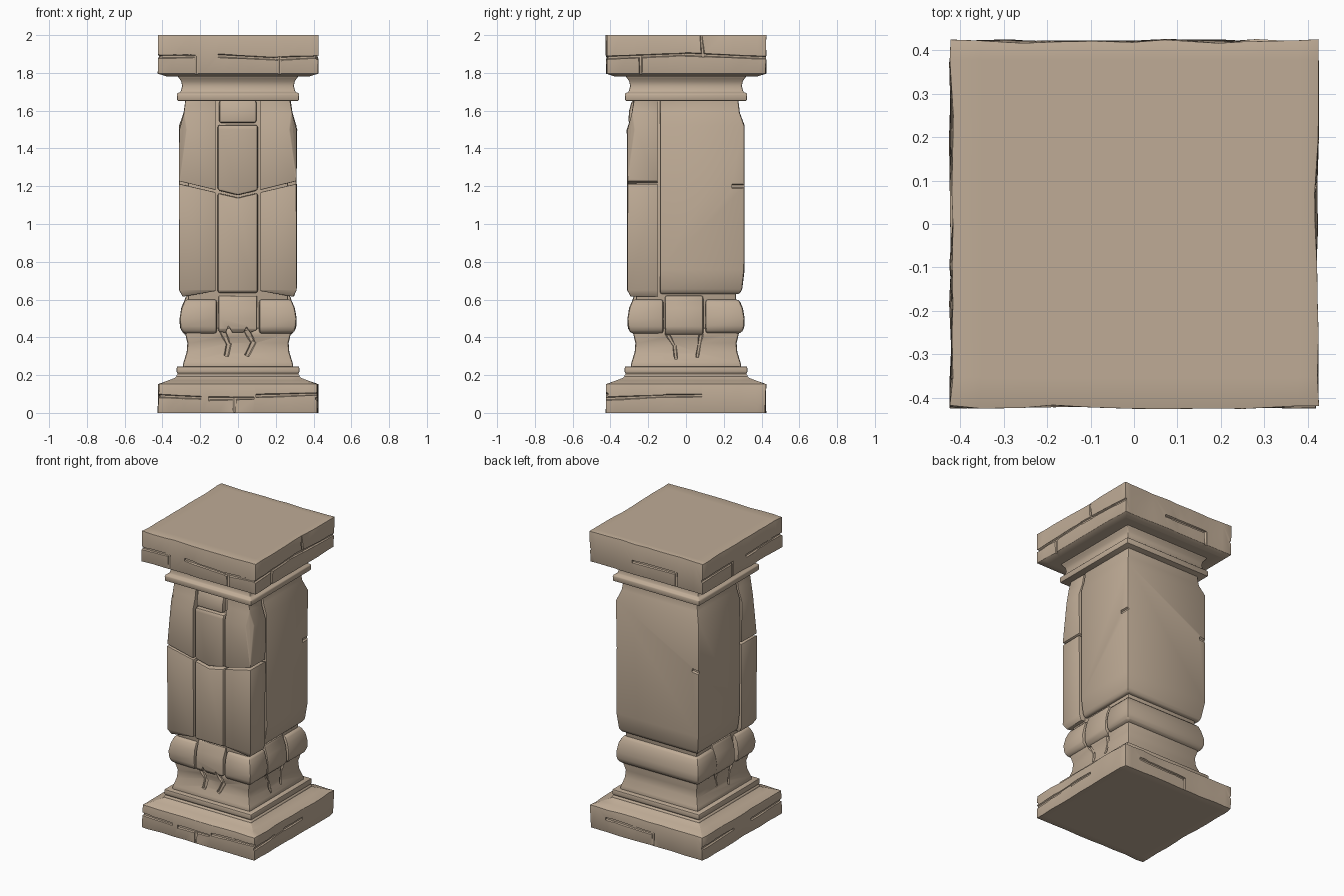
import bpy, bmesh, math, random
from mathutils import Matrix, Vector

random.seed(4)
if "Cube" in bpy.data.objects:
    bpy.data.objects.remove(bpy.data.objects["Cube"])

stone = bpy.data.materials.new("sandstone")
stone.use_nodes = True
COLOUR = (0.52, 0.41, 0.305, 1)
stone.diffuse_color = COLOUR
stone.node_tree.nodes["Principled BSDF"].inputs["Base Color"].default_value = COLOUR


def turn(face):
    """Rotation from the front to face 0 front, 1 +x, 2 back, 3 -x."""
    return Matrix.Rotation(face * math.pi / 2, 4, 'Z')


def to_object(name, bm):
    bmesh.ops.recalc_face_normals(bm, faces=bm.faces)
    mesh = bpy.data.meshes.new(name)
    bm.to_mesh(mesh)
    bm.free()
    mesh.materials.append(stone)
    obj = bpy.data.objects.new(name, mesh)
    bpy.context.collection.objects.link(obj)
    return obj


def cut(bm, point, normal, chop=False):
    geom = bm.verts[:] + bm.edges[:] + bm.faces[:]
    res = bmesh.ops.bisect_plane(bm, geom=geom, plane_co=point, plane_no=normal, clear_outer=chop)
    if chop:
        edges = [e for e in res["geom_cut"] if isinstance(e, bmesh.types.BMEdge)]
        bmesh.ops.contextual_create(bm, geom=edges)


def finish(obj, bevel, grooves=()):
    """Round the edges, carve cracks, then smooth the shading."""
    bpy.ops.object.select_all(action='DESELECT')
    obj.select_set(True)
    bpy.context.view_layer.objects.active = obj
    mod = obj.modifiers.new("rounding", 'BEVEL')
    mod.width, mod.segments = bevel, 2
    mod.limit_method, mod.angle_limit = 'ANGLE', math.radians(28)
    bpy.ops.object.modifier_apply(modifier=mod.name)
    if grooves:
        cutter = groove_cutter(grooves)
        mod = obj.modifiers.new("cracks", 'BOOLEAN')
        mod.object, mod.operation, mod.solver = cutter, 'DIFFERENCE', 'EXACT'
        mod.use_self = True
        bpy.ops.object.modifier_apply(modifier=mod.name)
        bpy.data.objects.remove(cutter)
    bpy.ops.object.shade_smooth_by_angle(angle=math.radians(35))


def groove_cutter(grooves):
    """Spindles along cracks: (face, depth, radius, [(u, z), ...])."""
    bm = bmesh.new()
    for face, depth, radius, path in grooves:
        pts = [turn(face) @ Vector((u, -depth, z)) for u, z in path]
        for a, b in zip(pts, pts[1:]):
            d = b - a
            m = Matrix.Translation((a + b) / 2) @ d.to_track_quat('Z', 'Y').to_matrix().to_4x4()
            bmesh.ops.create_cone(bm, cap_ends=True, segments=6, radius1=radius,
                                  radius2=radius * 0.75, depth=d.length + radius, matrix=m)
    cutter = to_object("crack_cutter", bm)
    cutter.hide_render = True
    return cutter


def loft(name, profile, bevel, grooves=(), wobble=0):
    """Square moulding from (half width, height) steps."""
    bm = bmesh.new()
    rings = [[bm.verts.new((sx * h, sy * h, z)) for sx, sy in ((-1, -1), (1, -1), (1, 1), (-1, 1))]
             for h, z in profile]
    for low, high in zip(rings, rings[1:]):
        for i in range(4):
            j = (i + 1) % 4
            bm.faces.new((low[i], low[j], high[j], high[i]))
    bm.faces.new(rings[0])
    bm.faces.new(rings[-1])
    if wobble:
        for k in range(-4, 5):
            at = k * 0.09 + random.uniform(-0.02, 0.02)
            cut(bm, (at, 0, 0), (1, 0, 0))
            cut(bm, (0, at, 0), (0, 1, 0))
        for v in bm.verts:
            for axis in range(2):
                if abs(v.co[axis]) > 0.4:
                    v.co[axis] += random.uniform(-wobble, wobble)
    finish(to_object(name, bm), bevel, grooves)


def limit(z, profile):
    for (h0, z0), (h1, z1) in zip(profile, profile[1:]):
        if z <= z1:
            return h0 + (h1 - h0) * max(0, z - z0) / (z1 - z0)
    return profile[-1][0]


def block(name, poly, near, far, face, profile, bevel=0.013, chips=(), grooves=()):
    """Stone with a (u, z) outline on one face, kept inside the pillar profile."""
    bm = bmesh.new()
    front = bm.faces.new([bm.verts.new((u, -far, z)) for u, z in poly])
    res = bmesh.ops.extrude_face_region(bm, geom=[front])
    for v in res["geom"]:
        if isinstance(v, bmesh.types.BMVert):
            v.co.y = -near
    bmesh.ops.recalc_face_normals(bm, faces=bm.faces)
    for h, z in profile:
        cut(bm, (0, 0, z), (0, 0, 1))
    for v in bm.verts:
        r = limit(v.co.z, profile) + random.uniform(-0.003, 0.002)
        v.co.x = max(-r, min(r, v.co.x))
        v.co.y = max(-r, min(r, v.co.y))
    for point, normal in chips:
        cut(bm, point, normal, True)
    bm.transform(turn(face))
    finish(to_object(name, bm), bevel, grooves)


def rect(u0, u1, z0, z1):
    return [(u0, z0), (u1, z0), (u1, z1), (u0, z1)]


# Base slab, plinth step and concave neck
S, R = 0.421, 0.011
loft("base_slab", [(S, 0), (S, 0.152), (0.335, 0.185), (0.32, 0.2)], 0.01, [
    (0, S, R, [(-0.43, 0.09), (-0.2, 0.08)]), (0, S, R, [(-0.15, 0.075), (0.08, 0.078)]),
    (0, S, R, [(0.1, 0.09), (0.43, 0.1)]), (0, S, R, [(-0.02, 0.075), (-0.02, 0.01)]),
    (1, S, R, [(-0.43, 0.075), (-0.1, 0.09), (0.08, 0.092)]),
    (2, S, R, [(-0.3, 0.09), (0.05, 0.08)]), (2, S, R, [(0.05, 0.08), (0.05, 0.01)]),
    (3, S, R, [(-0.43, 0.08), (-0.1, 0.09)]), (3, S, R, [(0.1, 0.08), (0.43, 0.09)]),
], 0.005)
loft("plinth_step", [(0.33, 0.17), (0.326, 0.2), (0.318, 0.207), (0.325, 0.215), (0.324, 0.245),
                     (0.28, 0.247)], 0.004)
loft("neck", [(0.295, 0.24), (0.288, 0.27), (0.272, 0.32), (0.268, 0.37), (0.28, 0.42), (0.275, 0.45)],
     0.012, [
    (0, 0.275, 0.018, [(-0.08, 0.43), (-0.05, 0.36), (-0.06, 0.31)]),
    (0, 0.275, 0.018, [(0.05, 0.43), (0.08, 0.37), (0.05, 0.31)]),
    (1, 0.275, 0.013, [(-0.1, 0.42), (-0.06, 0.35), (-0.05, 0.26)]),
    (1, 0.275, 0.013, [(0.08, 0.42), (0.06, 0.3)]),
    (3, 0.275, 0.013, [(-0.08, 0.42), (-0.06, 0.33)]),
    (3, 0.275, 0.013, [(0.09, 0.42), (0.06, 0.3)])])

# Inner core seen at the bottom of the joints
loft("core", [(0.266, 0.4), (0.266, 1.7)], 0.01)

# Ring of bulging stones above the neck
RING = [(0.28, 0.41), (0.307, 0.445), (0.31, 0.5), (0.3, 0.555), (0.28, 0.605), (0.275, 0.63)]
for side, face in ((-1, 3), (1, 1)):
    u0, u1 = sorted((side * 0.112, side * 0.32))
    block("ring_front_corner", rect(u0, u1, 0.42, 0.6), 0.12, 0.32, 0, RING)
    block("ring_side", rect(-0.112, 0.092, 0.412, 0.622), 0.1, 0.305, face, RING)
block("ring_front", [(-0.102, 0.43), (-0.065, 0.425), (-0.05, 0.46), (-0.03, 0.425), (0.03, 0.425),
                     (0.045, 0.455), (0.065, 0.425), (0.1, 0.44), (0.1, 0.62), (-0.102, 0.62)],
      0.1, 0.305, 0, RING, 0.009)
block("ring_back", rect(-0.32, 0.32, 0.42, 0.6), 0.102, 0.32, 2, RING, 0.016)

# Shaft: one large rear stone and a front layer of three columns
SHAFT = [(0.278, 0.62), (0.296, 0.655), (0.311, 0.76), (0.312, 1.52), (0.287, 1.59), (0.278, 1.66)]
FRONT = [(0.292, 0.61), (0.31, 0.65), (0.312, 1.5), (0.287, 1.58), (0.276, 1.66)]
block("shaft_rear", rect(-0.32, 0.32, 0.63, 1.67), -0.137, 0.32, 2, SHAFT, 0.02, grooves=[
    (1, 0.31, 0.013, [(0.25, 1.2), (0.34, 1.2)]), (2, 0.31, 0.013, [(0.27, 1.2), (0.34, 1.19)])])
for side in (-1, 1):
    inner, outer = side * 0.118, side * 0.32
    chip = [((side * 0.31, -0.31, 1.23), (side, -1, 0.14))]
    block("shaft_front_lower", [(inner, 0.645), (outer, 0.615), (outer, 1.213), (inner, 1.168)],
          0.15, 0.32, 0, FRONT, 0.014)
    block("shaft_front_upper", [(inner, 1.18), (outer, 1.227), (outer, 1.67), (inner, 1.67)],
          0.15, 0.32, 0, FRONT, 0.012, chip)
block("shaft_middle_lower", [(-0.108, 0.635), (0.105, 0.635), (0.105, 1.165), (0, 1.14), (-0.108, 1.165)],
      0.15, 0.308, 0, FRONT)
block("shaft_middle_upper", [(-0.108, 1.178), (0, 1.152), (0.105, 1.178), (0.105, 1.525), (-0.108, 1.525)],
      0.15, 0.308, 0, FRONT)
CAP = [(0.306, 1.53), (0.3, 1.6), (0.285, 1.66)]
block("shaft_middle_cap", rect(-0.1, 0.098, 1.535, 1.655), 0.15, 0.32, 0, CAP)

# Capital moulding and top slab
loft("capital_moulding", [(0.322, 1.652), (0.324, 1.69), (0.303, 1.7), (0.296, 1.73), (0.3, 1.755),
                          (0.317, 1.778), (0.32, 1.8)], 0.006)
loft("top_slab", [(0.38, 1.782), (S, 1.796), (S, 2.0)], 0.01, [
    (0, S, R, [(-0.43, 1.885), (-0.23, 1.888)]), (0, S, R, [(-0.1, 1.89), (0.2, 1.875), (0.43, 1.885)]),
    (0, S, R, [(-0.22, 1.885), (-0.22, 1.8)]), (0, S, R, [(0.22, 1.88), (0.22, 1.79)]),
    (1, S, R, [(-0.43, 1.88), (0, 1.898), (0.43, 1.88)]), (1, S, R, [(-0.24, 1.88), (-0.24, 1.79)]),
    (1, S, R, [(0.09, 1.89), (0.08, 1.99)]),
    (2, S, R, [(-0.1, 1.88), (0.22, 1.885)]), (2, S, R, [(0.22, 1.885), (0.22, 1.8)]),
    (3, S, R, [(-0.43, 1.885), (-0.1, 1.89)]), (3, S, R, [(0.05, 1.88), (0.43, 1.89)]),
    (3, S, R, [(-0.1, 1.89), (-0.1, 1.8)]),
], 0.005)
